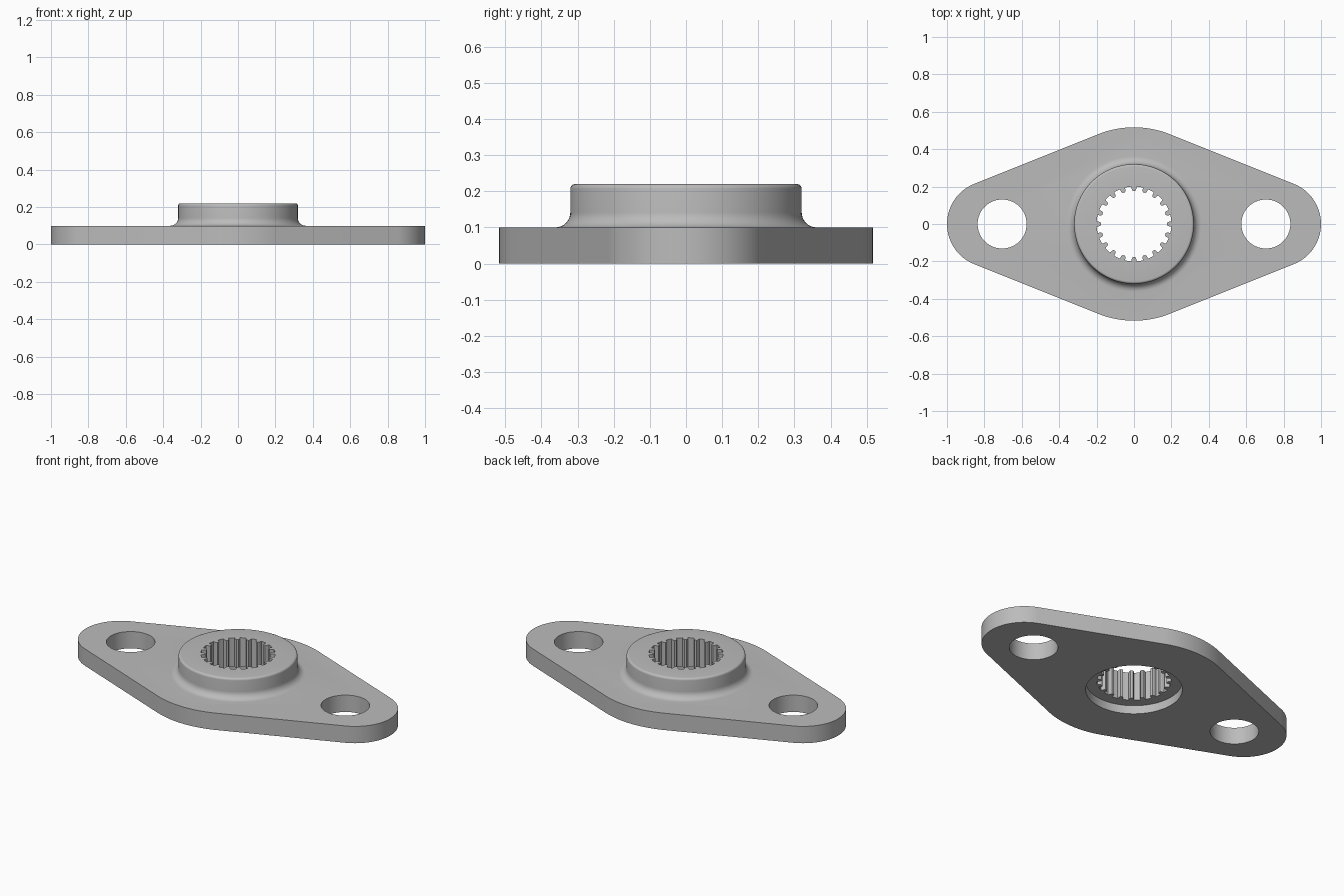
import bpy, bmesh
from math import sin, cos, pi, asin, radians

cube = bpy.data.objects.get("Cube")
if cube:
    bpy.data.objects.remove(cube, do_unlink=True)

steel = bpy.data.materials.new("plain grey metal")
steel.use_nodes = True
GREY = (0.5, 0.5, 0.5, 1)
steel.diffuse_color = GREY
steel.node_tree.nodes["Principled BSDF"].inputs["Base Color"].default_value = GREY


def add_object(name, bm):
    bmesh.ops.recalc_face_normals(bm, faces=bm.faces)
    mesh = bpy.data.meshes.new(name)
    bm.to_mesh(mesh)
    bm.free()
    mesh.materials.append(steel)
    obj = bpy.data.objects.new(name, mesh)
    bpy.context.collection.objects.link(obj)
    return obj


def prism(name, outline, z0, z1):
    """Extrude a flat outline between two heights."""
    bm = bmesh.new()
    low = [bm.verts.new((x, y, z0)) for x, y in outline]
    high = [bm.verts.new((x, y, z1)) for x, y in outline]
    bm.faces.new(low)
    bm.faces.new(high)
    n = len(outline)
    for i in range(n):
        j = (i + 1) % n
        bm.faces.new((low[i], low[j], high[j], high[i]))
    return add_object(name, bm)


def arc(cx, cy, r, a0, a1, steps):
    return [(cx + r * cos(a0 + (a1 - a0) * i / steps),
             cy + r * sin(a0 + (a1 - a0) * i / steps)) for i in range(steps + 1)]


def circle(cx, r, n):
    return arc(cx, 0, r, 0, 2 * pi, n)[:-1]


def combine(target, tool, operation):
    """Apply a boolean and discard the tool object."""
    mod = target.modifiers.new(operation.title(), 'BOOLEAN')
    mod.operation, mod.solver, mod.object = operation, 'EXACT', tool
    bpy.context.view_layer.update()
    result = bpy.data.meshes.new_from_object(
        target.evaluated_get(bpy.context.evaluated_depsgraph_get()))
    target.modifiers.clear()
    target.data = result
    bpy.data.objects.remove(tool, do_unlink=True)


# Flange plate: a wide middle arc joined by tangents to two end arcs
MID_R, END_R = 0.517, 0.231
END_X = 1 - END_R
PLATE_H, HUB_H = 0.1, 0.22
tilt = asin((MID_R - END_R) / END_X)
side = pi / 2 - tilt
outline = (arc(END_X, 0, END_R, -side, side, 32)
           + arc(0, 0, MID_R, side, pi - side, 20)
           + arc(-END_X, 0, END_R, pi - side, pi + side, 32)
           + arc(0, 0, MID_R, pi + side, 2 * pi - side, 20))
flange = prism("flange_plate", outline, 0, PLATE_H)

# Raised hub: base fillet, straight wall and rounded rim, spun about z
HUB_R, FILLET, RIM = 0.32, 0.042, 0.013
profile = [(0, 0.06), (HUB_R + FILLET, 0.06)]
profile += arc(HUB_R + FILLET, PLATE_H + FILLET, FILLET, -pi / 2, -pi, 8)
profile += arc(HUB_R - RIM, HUB_H - RIM, RIM, 0, pi / 2, 5)
profile.append((0, HUB_H))
bm = bmesh.new()
points = [bm.verts.new((r, 0, z)) for r, z in profile]
edges = [bm.edges.new(pair) for pair in zip(points, points[1:])]
bmesh.ops.spin(bm, geom=points + edges, axis=(0, 0, 1), cent=(0, 0, 0),
               angle=2 * pi, steps=96, use_duplicate=False)
bmesh.ops.remove_doubles(bm, verts=bm.verts, dist=0.0001)
combine(flange, add_object("hub", bm), 'UNION')

# Bolt holes
for s in (-1, 1):
    combine(flange, prism("bolt_hole", circle(s * 0.705, 0.131, 64), -0.1, 0.3),
            'DIFFERENCE')

# Round recess in the underside
combine(flange, prism("recess", circle(0, 0.26, 96), -0.1, 0.05), 'DIFFERENCE')

# Splined bore: round-tipped teeth pointing inwards
TEETH, ROOT_R, TIP_R = 20, 0.2, 0.176
pitch = 2 * pi / TEETH
tooth = [(-0.23, ROOT_R), (-0.2, TIP_R + 0.008), (-0.11, TIP_R),
         (0.11, TIP_R), (0.2, TIP_R + 0.008), (0.23, ROOT_R),
         (0.36, ROOT_R), (0.5, ROOT_R), (0.64, ROOT_R)]
bore = [(r * cos((k + f) * pitch), r * sin((k + f) * pitch))
        for k in range(TEETH) for f, r in tooth]
combine(flange, prism("spline_bore", bore, -0.1, 0.3), 'DIFFERENCE')

# Smooth curved walls, keep hard edges
bpy.ops.object.select_all(action='DESELECT')
flange.select_set(True)
bpy.context.view_layer.objects.active = flange
bpy.ops.object.shade_smooth_by_angle(angle=radians(30))
